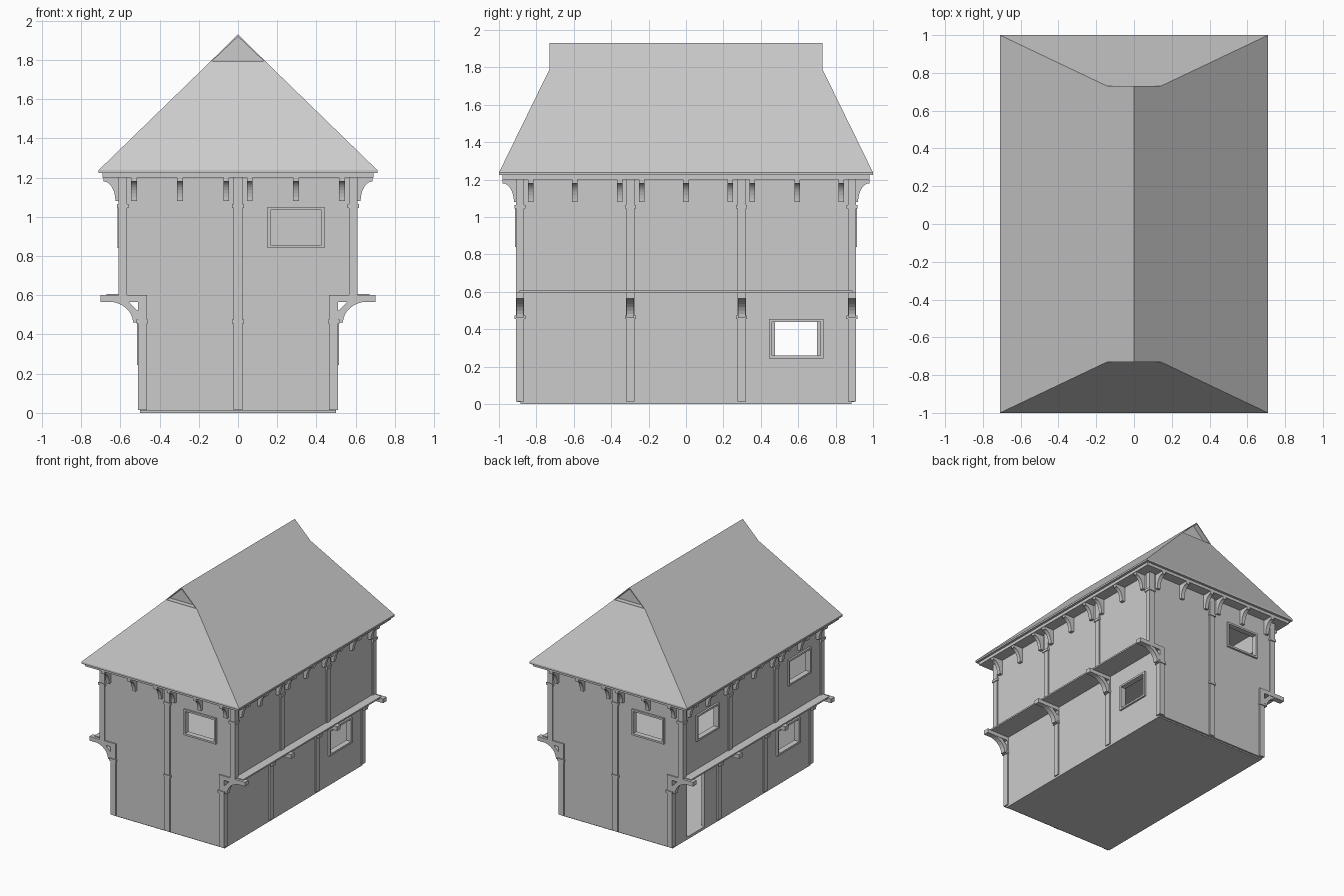
import bpy, bmesh, math
from mathutils import Vector

if "Cube" in bpy.data.objects:
    bpy.data.objects.remove(bpy.data.objects["Cube"])


def mesh_obj(name, verts, faces):
    me = bpy.data.meshes.new(name)
    me.from_pydata(verts, [], faces)
    bm = bmesh.new()
    bm.from_mesh(me)
    bmesh.ops.recalc_face_normals(bm, faces=bm.faces)
    bm.to_mesh(me)
    bm.free()
    ob = bpy.data.objects.new(name, me)
    bpy.context.collection.objects.link(ob)
    return ob


def box(name, x0, x1, y0, y1, z0, z1):
    v = [(x, y, z) for x in (x0, x1) for y in (y0, y1) for z in (z0, z1)]
    f = [(0, 1, 3, 2), (4, 6, 7, 5), (0, 4, 5, 1), (2, 3, 7, 6), (0, 2, 6, 4), (1, 5, 7, 3)]
    return mesh_obj(name, v, f)


def cut(ob, cutters):
    for c in cutters:
        m = ob.modifiers.new("cut", 'BOOLEAN')
        m.operation, m.solver, m.object = 'DIFFERENCE', 'EXACT', c
    dg = bpy.context.evaluated_depsgraph_get()
    me = bpy.data.meshes.new_from_object(ob.evaluated_get(dg))
    ob.modifiers.clear()
    ob.data = me
    for c in cutters:
        bpy.data.objects.remove(c)


def prism(name, profile, width, at, side, axis):
    """Extrude an (outward, z) profile; axis 'x' or 'y' is the outward direction."""
    n = len(profile)
    v = []
    for w in (-width / 2, width / 2):
        for o, z in profile:
            v.append((side * o, at + w, z) if axis == 'x' else (at + w, side * o, z))
    f = [tuple(range(n)), tuple(range(n, 2 * n))]
    f += [(i, (i + 1) % n, n + (i + 1) % n, n + i) for i in range(n)]
    return mesh_obj(name, v, f)


def wall_box(name, axis, side, o0, o1, a0, a1, z0, z1):
    o = sorted((side * o0, side * o1))
    if axis == 'x':
        return box(name, o[0], o[1], a0, a1, z0, z1)
    return box(name, a0, a1, o[0], o[1], z0, z1)


# Storeys as hollow shells
box("base", -.5, .5, -.885, .885, 0, .012)
lower = box("lower_walls", -.5, .5, -.9, .9, .01, .6)
upper = box("upper_walls", -.6, .6, -.9, .9, .6, 1.2)
low_cut = [box("cutter", -.47, .47, -.87, .87, .02, .585)]
up_cut = [box("cutter", -.57, .57, -.87, .87, .615, 1.19)]

# Windows: axis, side, wall distance, centre along the wall, sill height
windows = [('y', -1, .9, .295, .84), ('y', 1, .9, -.295, .84),
           ('x', -1, .6, .59, .84), ('x', -1, .6, -.59, .84),
           ('x', -1, .5, -.59, .245), ('x', 1, .5, .59, .245)]
W, H, T = .145, .21, .015
for axis, s, d, c, z in windows:
    hole = wall_box("cutter", axis, s, d - .06, d + .06, c - W + T, c + W - T, z + T, z + H - T)
    (low_cut if z < .6 else up_cut).append(hole)
    frame = wall_box("window_frame", axis, s, d - .02, d + .015, c - W, c + W, z, z + H)
    cut(frame, [wall_box("cutter", axis, s, d - .1, d + .1, c - W + T, c + W - T, z + T, z + H - T)])

# Doorway on the left side
low_cut.append(box("cutter", -.56, -.44, .475, .70, .021, .47))
cut(lower, low_cut)
cut(upper, up_cut)

# Posts with collars
P = .0225


def post(x, y, z0, z1, collar):
    box("post", x - P, x + P, y - P, y + P, z0, z1)
    q = P + .007
    box("post_collar", x - q, x + q, y - q, y + q, collar - .01, collar + .01)


posts_y = [-.8875, -.2975, .2975, .8875]
for s in (-1, 1):
    for y in posts_y:
        post(s * .4875, y, .015, .6, .465)
        post(s * .5875, y, .6, 1.2, 1.055)
    post(0, s * .8875, .015, .6, .465)
    post(0, s * .8875, .6, 1.2, 1.055)

# Side ledges on beams with curved braces
arc = [(.665 - .13 * math.cos(t), .46 + .108 * math.sin(t))
       for t in [i * math.pi / 16 for i in range(9)]]
brace = [(.505, .515), (.505, .46)] + arc + [(.56, .568)]
for s in (-1, 1):
    wall_box("ledge", 'x', s, .47, .67, -.89, .89, .595, .607)
    for y in posts_y:
        wall_box("ledge_beam", 'x', s, .47, .70, y - P, y + P, .566, .6)
        prism("ledge_brace", brace, .04, y, s, 'x')

# Eave plate and brackets
box("eave_plate", -.69, .69, -.98, .98, 1.2, 1.226)


def bracket(at, wall, side, axis):
    curve = [(wall + .085 - .06 * math.cos(t), 1.08 + .1 * math.sin(t))
             for t in [i * math.pi / 16 for i in range(9)]]
    prof = [(wall - .005, 1.2), (wall - .005, 1.08)] + curve + [(wall + .085, 1.2)]
    prism("eave_bracket", prof, .03, at, side, axis)


for s in (-1, 1):
    for y in (-.83, -.594, -.354, -.236, 0, .236, .354, .594, .83):
        bracket(y, .6, s, 'x')
    for x in (-.53, -.295, -.06, .06, .295, .53):
        bracket(x, .895, s, 'y')

# Roof with clipped gables
E = [(-.71, -1), (.71, -1), (.71, 1), (-.71, 1)]
rv = [(x, y, 1.224) for x, y in E] + [(x, y, 1.238) for x, y in E]
rv += [(x * .2, math.copysign(.73, y), 1.79) for x, y in E]
rv += [(0, -.73, 1.93), (0, .73, 1.93)]
rf = [(0, 1, 2, 3)] + [(i, (i + 1) % 4, 4 + (i + 1) % 4, 4 + i) for i in range(4)]
rf += [(4, 5, 9, 8), (6, 7, 11, 10), (5, 6, 10, 13, 12, 9), (7, 4, 8, 12, 13, 11),
       (8, 9, 12), (10, 11, 13)]
roof = mesh_obj("roof", rv, rf)

# Recessed gable triangles
bm = bmesh.new()
bm.from_mesh(roof.data)
gables = [f for f in bm.faces if len(f.verts) == 3]
bmesh.ops.inset_individual(bm, faces=gables, thickness=.012)
for f in gables:
    n = f.normal.copy()
    ret = bmesh.ops.extrude_discrete_faces(bm, faces=[f])
    bmesh.ops.translate(bm, vec=Vector(n) * -.04, verts=list(ret['faces'][0].verts))
bm.to_mesh(roof.data)
bm.free()
